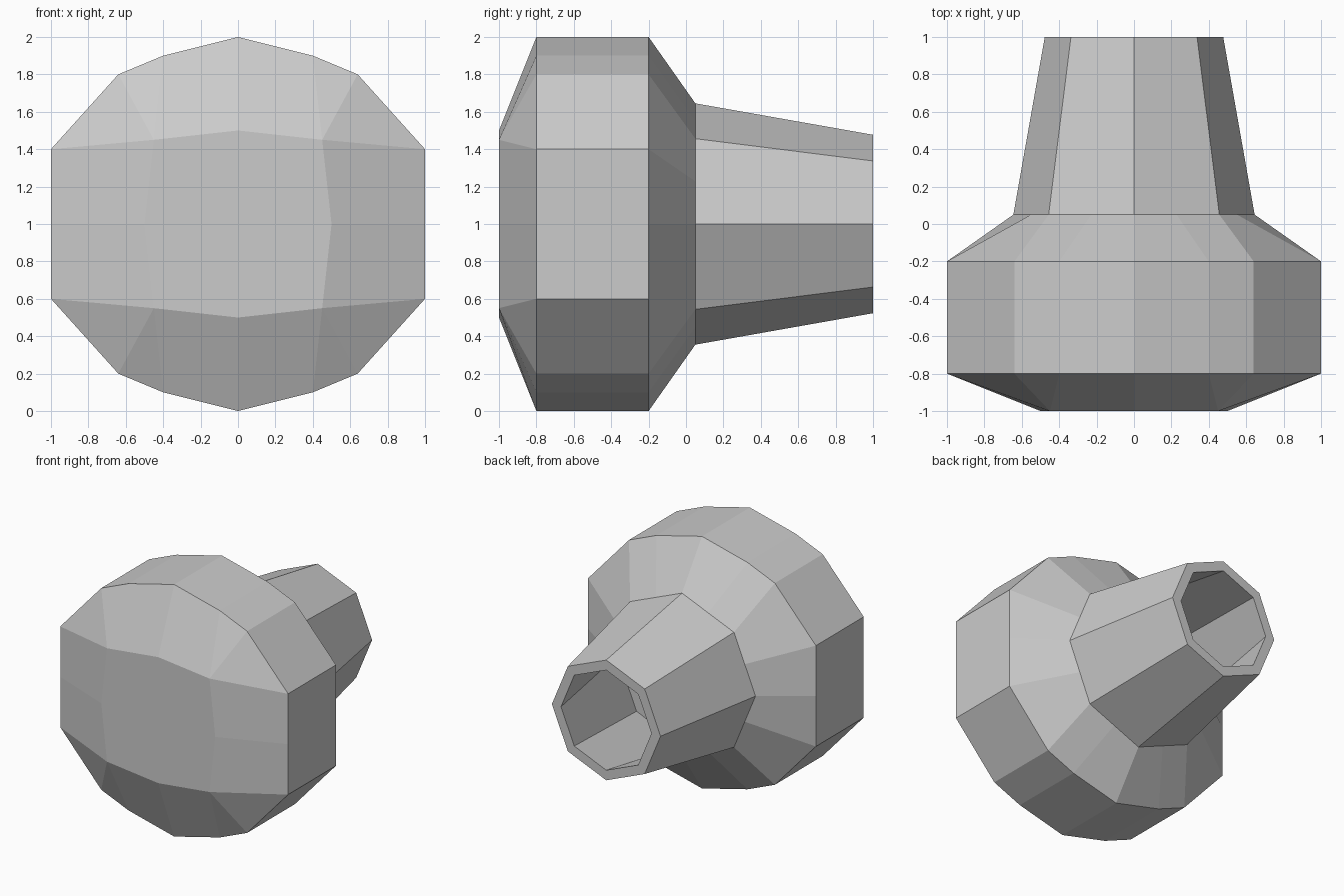
import bpy, bmesh, math

if "Cube" in bpy.data.objects:
    bpy.data.objects.remove(bpy.data.objects["Cube"])


def full_ring(quarter):
    """Mirror a top-to-right quarter outline (x, z) into a closed ring."""
    back = quarter[:0:-1]
    return (quarter[:-1] + [(x, -z) for x, z in back]
            + [(-x, -z) for x, z in quarter[:-1]] + [(-x, z) for x, z in back])


def octagon(r):
    return [(r * math.sin(i * math.pi / 4), r * math.cos(i * math.pi / 4)) for i in range(8)]


def loft(name, sections, caps):
    """Bridge rings of (x, z) points placed at successive y values."""
    bm = bmesh.new()
    rings = [[bm.verts.new((x, y, z + 1)) for x, z in ring] for y, ring in sections]
    n = len(rings[0])
    for a, b in zip(rings, rings[1:]):
        for i in range(n):
            j = (i + 1) % n
            bm.faces.new((a[i], a[j], b[j], b[i]))
    if caps:
        bm.faces.new(rings[0])
        bm.faces.new(rings[-1][::-1])
    bmesh.ops.remove_doubles(bm, verts=bm.verts, dist=0.0001)
    bmesh.ops.recalc_face_normals(bm, faces=bm.faces)
    mesh = bpy.data.meshes.new(name)
    bm.to_mesh(mesh)
    bm.free()
    obj = bpy.data.objects.new(name, mesh)
    bpy.context.collection.objects.link(obj)
    return obj


# Rounded body: bevelled front, straight band, shoulder narrowing to the nozzle
R, TIP = 0.645, 0.477
d = R * math.sqrt(0.5)
front = full_ring([(0, .5), (.45, .45), (.45, .45), (.45, .45), (.5, 0)])
band = full_ring([(0, 1), (.4, .9), (.64, .8), (1, .4), (1, 0)])
neck = full_ring([(0, R), (d / 2, (R + d) / 2), (d, d), ((R + d) / 2, d / 2), (R, 0)])
loft("body", [(-1, front), (-.8, band), (-.2, band), (.05, neck)], True)

# Tapered hollow nozzle: outer wall, rim, inner wall down to the body
WALL = 0.08
loft("nozzle", [(.05, octagon(R)), (1, octagon(TIP)),
                (1, octagon(TIP - WALL)), (.05, octagon(R - WALL))], False)
